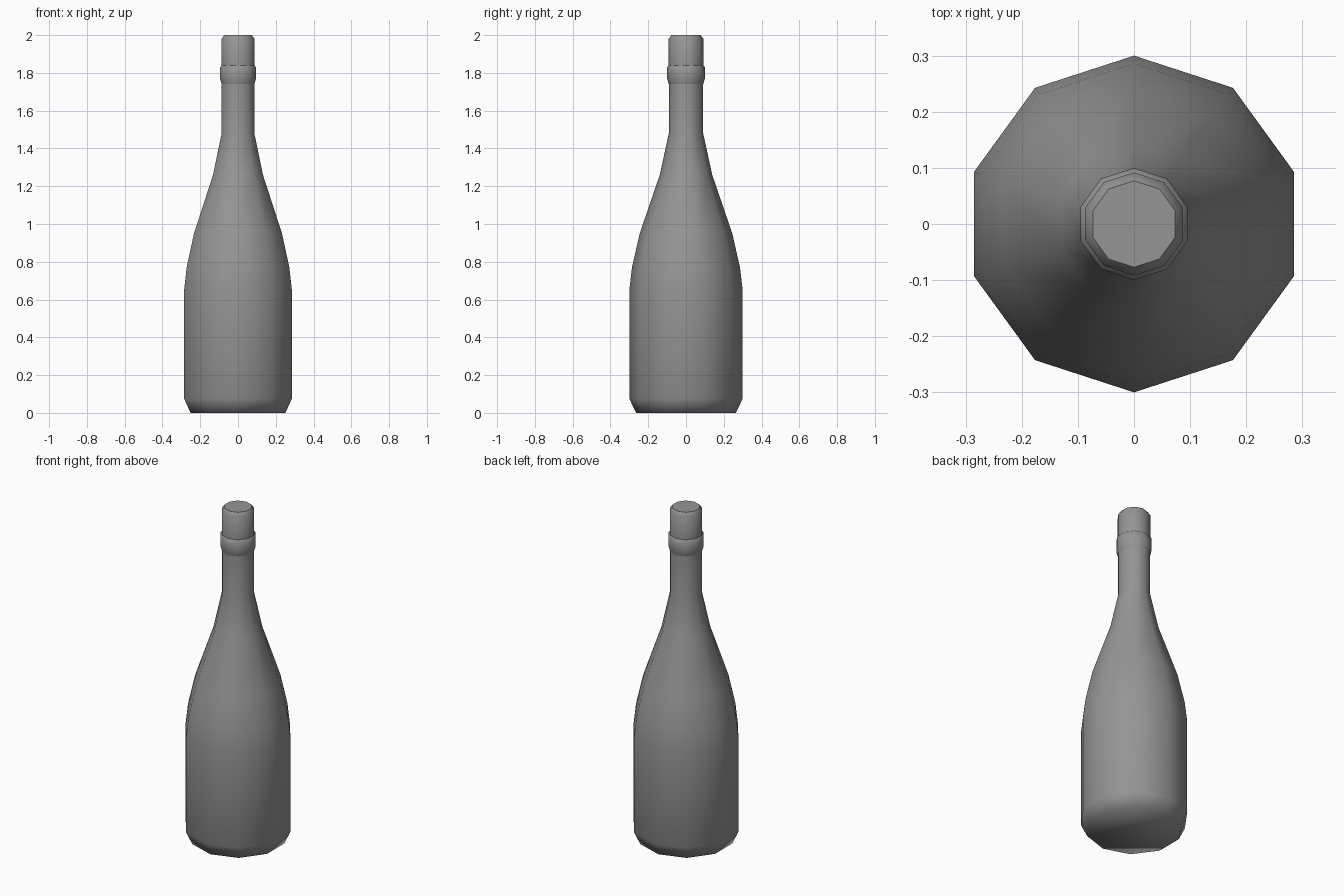
import bpy, bmesh, math

cube = bpy.data.objects.get("Cube")
if cube:
    bpy.data.objects.remove(cube, do_unlink=True)

SIDES = 10

# Single grey glass colour
grey = bpy.data.materials.new("grey")
grey.use_nodes = True
colour = (0.3, 0.3, 0.3, 1)
grey.diffuse_color = colour
grey.node_tree.nodes["Principled BSDF"].inputs["Base Color"].default_value = colour

# Radius and height, from base to mouth
profile = [(0.264, 0), (0.3, 0.075), (0.3, 0.65), (0.286, 0.77), (0.245, 0.95),
           (0.139, 1.26), (0.091, 1.48), (0.091, 1.74), (0.1, 1.77), (0.1, 1.83),
           (0.092, 1.84), (0.092, 1.98), (0.077, 2.0)]

# Bottle: lathe the profile with a corner pointing to the front
bm = bmesh.new()
rings = []
for r, z in profile:
    angles = [math.tau * i / SIDES - math.pi / 2 for i in range(SIDES)]
    rings.append([bm.verts.new((r * math.cos(a), r * math.sin(a), z)) for a in angles])
for low, high in zip(rings, rings[1:]):
    for i in range(SIDES):
        j = (i + 1) % SIDES
        bm.faces.new((low[i], low[j], high[j], high[i]))
bm.faces.new(rings[0][::-1])
bm.faces.new(rings[-1])

# Smooth sides, with crisp edges at the mouth and under and over the collar
for face in bm.faces:
    face.smooth = True
for ring in (rings[7], rings[10], rings[-1]):
    for i in range(SIDES):
        bm.edges.get((ring[i], ring[(i + 1) % SIDES])).smooth = False

mesh = bpy.data.meshes.new("bottle")
bm.to_mesh(mesh)
bm.free()
mesh.materials.append(grey)
bottle = bpy.data.objects.new("bottle", mesh)
bpy.context.collection.objects.link(bottle)
